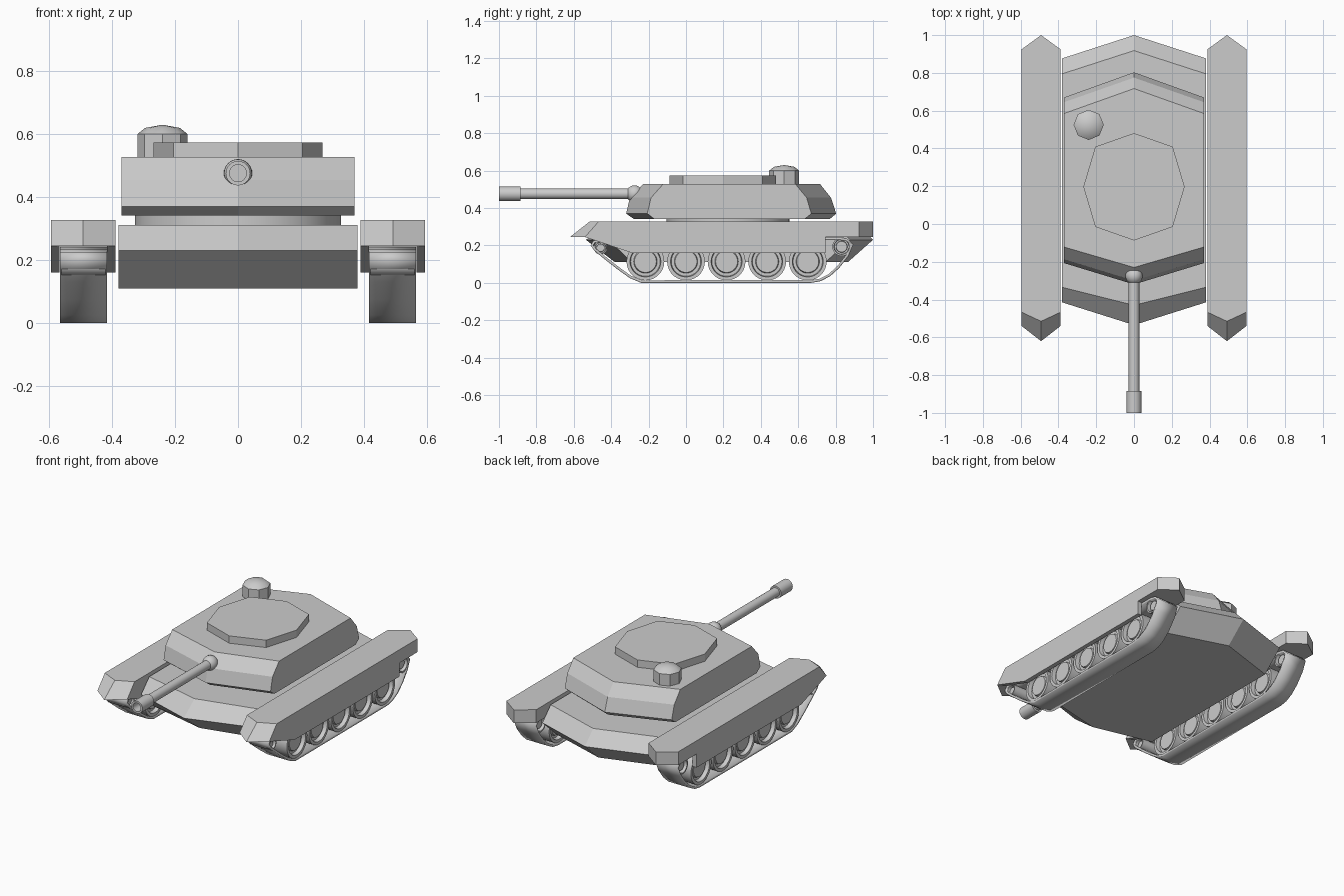
import bpy, bmesh, math
from mathutils import Vector

if "Cube" in bpy.data.objects:
    bpy.data.objects.remove(bpy.data.objects["Cube"])

def finish(name, bm, smooth=None, mirror=False):
    bmesh.ops.remove_doubles(bm, verts=bm.verts, dist=1e-5)
    bmesh.ops.recalc_face_normals(bm, faces=bm.faces)
    me = bpy.data.meshes.new(name)
    bm.to_mesh(me)
    bm.free()
    ob = bpy.data.objects.new(name, me)
    bpy.context.collection.objects.link(ob)
    if smooth:
        me.shade_smooth()
        me.set_sharp_from_angle(angle=math.radians(smooth))
    if mirror:
        ob.modifiers.new("Mirror", 'MIRROR').use_mirror_merge = False
    return ob

def loft(name, rings, smooth=None, mirror=False):
    """Skin a stack of equal-length point rings and cap both ends."""
    bm = bmesh.new()
    loops = [[bm.verts.new(p) for p in r] for r in rings]
    n = len(loops[0])
    for a, b in zip(loops, loops[1:]):
        for i in range(n):
            j = (i + 1) % n
            bm.faces.new((a[i], a[j], b[j], b[i]))
    bm.faces.new(loops[0])
    bm.faces.new(loops[-1])
    return finish(name, bm, smooth, mirror)

def vee(z, hw, front, front_side, rear, rear_side, xc=0):
    """Six-sided plan outline, pointed at front and rear."""
    return [(xc, front, z), (xc + hw, front_side, z), (xc + hw, rear_side, z),
            (xc, rear, z), (xc - hw, rear_side, z), (xc - hw, front_side, z)]

def lathe(name, centre, axis, profile, sides=32, smooth=35, mirror=False):
    """Spin (distance along axis, radius) points round an axis."""
    bm = bmesh.new()
    w = {'x': Vector((1, 0, 0)), 'y': Vector((0, 1, 0)), 'z': Vector((0, 0, 1))}[axis]
    u = Vector((0, 1, 0)) if axis == 'x' else Vector((1, 0, 0))
    v = w.cross(u)
    c = Vector(centre)
    verts = [bm.verts.new(c + w * t + u * r) for t, r in profile]
    edges = [bm.edges.new(e) for e in zip(verts, verts[1:])]
    bmesh.ops.spin(bm, geom=verts + edges, cent=c, axis=w,
                   angle=2 * math.pi, steps=sides, use_merge=True)
    return finish(name, bm, smooth, mirror)

# Hull
loft("hull", [vee(0.11, 0.38, -0.38, -0.29, 0.865, 0.745),
              vee(0.23, 0.38, -0.535, -0.415, 1.0, 0.877),
              vee(0.312, 0.38, -0.43, -0.335, 0.918, 0.795)])

# Turret and its ring
lathe("turret_ring", (0, 0.225, 0.30), 'z', [(0, 0), (0, 0.328), (0.05, 0.328), (0.05, 0)])
loft("turret", [vee(0.342, 0.37, -0.28, -0.17, 0.77, 0.635),
                vee(0.37, 0.37, -0.32, -0.207, 0.803, 0.67),
                vee(0.455, 0.37, -0.30, -0.187, 0.775, 0.645),
                vee(0.528, 0.37, -0.23, -0.122, 0.717, 0.585)])

# Eight-sided roof plate
plate = [(0.268, 0), (0.205, 0.212), (0, 0.284), (-0.205, 0.212),
         (-0.268, 0), (-0.205, -0.212), (0, -0.284), (0.205, -0.212)]
loft("roof_plate", [[(x, y + 0.197, z) for x, y in plate] for z in (0.525, 0.574)])

# Domed hatch
lathe("hatch", (-0.24, 0.525, 0), 'z',
      [(0.525, 0), (0.525, 0.08), (0.60, 0.08), (0.62, 0.055), (0.63, 0)], 8, 30)

# Gun: ball mount, barrel and hollow muzzle
ball = [(-0.045 * math.cos(math.pi * i / 12), 0.045 * math.sin(math.pi * i / 12))
        for i in range(13)]
lathe("gun_mount", (0, -0.275, 0.476), 'y', ball, 24)
lathe("gun_barrel", (0, 0, 0.476), 'y',
      [(-0.9, 0), (-0.9, 0.028), (-0.27, 0.028), (-0.27, 0)], 24)
lathe("gun_muzzle", (0, 0, 0.476), 'y',
      [(-0.92, 0), (-0.92, 0.027), (-1, 0.027), (-1, 0.039), (-0.885, 0.039), (-0.885, 0)], 24)

# Fenders over the tracks
loft("fender", [vee(0.245, 0.103, -0.62, -0.54, 1.0, 0.925, 0.492),
                vee(0.328, 0.103, -0.515, -0.467, 1.0, 0.925, 0.492)], mirror=True)

# Side skirts hanging from each fender
skirt = [(-0.54, 0.245), (-0.29, 0.16), (0.745, 0.16), (0.745, 0.25), (-0.53, 0.25)]
for name, x in (("inner_skirt", 0.389), ("outer_skirt", 0.567)):
    loft(name, [[(x + d, y, z) for y, z in skirt] for d in (0, 0.028)], mirror=True)

# Track belts
belt = [(-0.24, 0), (-0.30, 0.025), (-0.37, 0.075), (-0.44, 0.13), (-0.49, 0.172),
        (-0.51, 0.20), (-0.495, 0.225), (-0.45, 0.235), (0.82, 0.243), (0.865, 0.235),
        (0.895, 0.205), (0.87, 0.145), (0.82, 0.08), (0.77, 0.035), (0.72, 0.009), (0.67, 0)]
bm = bmesh.new()
a, b = ([bm.verts.new((x, y, z)) for y, z in belt] for x in (0.417, 0.565))
for i in range(len(belt)):
    j = (i + 1) % len(belt)
    bm.faces.new((a[i], a[j], b[j], b[i]))
track = finish("track", bm, 40, True)
solid = track.modifiers.new("Solidify", 'SOLIDIFY')
solid.thickness = 0.014
solid.offset = -1

# Road wheels, front idler and rear drive wheel, dished on both faces
def wheel(name, y, z, r):
    h = 0.07
    face = [(h - 0.012, 0), (h - 0.012, 0.58 * r), (h - 0.025, 0.62 * r),
            (h - 0.025, 0.78 * r), (h, 0.82 * r), (h, r)]
    back = [(-t, q) for t, q in reversed(face)]
    lathe(name, (0.491, y, z), 'x', face + back, 28, mirror=True)

for i in range(5):
    wheel(f"road_wheel_{i + 1}", -0.217 + 0.217 * i, 0.114, 0.101)
wheel("idler_wheel", -0.457, 0.187, 0.036)
wheel("drive_wheel", 0.832, 0.193, 0.05)
